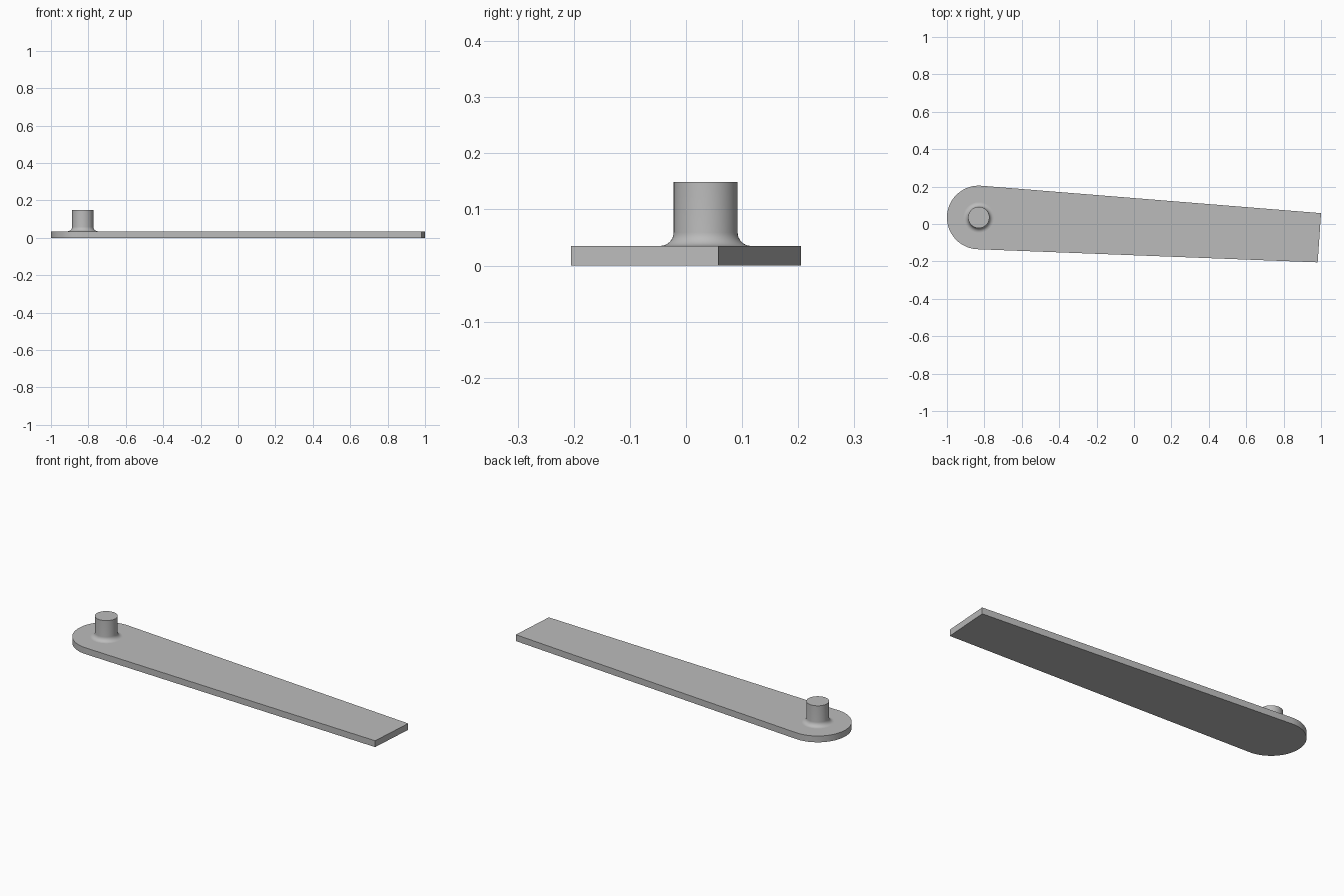
import bpy, bmesh, math

cube = bpy.data.objects.get("Cube")
if cube:
    bpy.data.objects.remove(cube, do_unlink=True)

CX, CY = -0.83, 0.035      # centre of the round end and the peg
R, THICK = 0.17, 0.035
PEG_R, PEG_TOP, FILLET = 0.057, 0.149, 0.024

grey = bpy.data.materials.new("plain grey")
grey.use_nodes = True
grey.diffuse_color = (0.5, 0.5, 0.5, 1)
grey.node_tree.nodes["Principled BSDF"].inputs["Base Color"].default_value = (0.5, 0.5, 0.5, 1)


def finish(bm, name):
    bmesh.ops.recalc_face_normals(bm, faces=bm.faces[:])
    mesh = bpy.data.meshes.new(name)
    bm.to_mesh(mesh)
    bm.free()
    mesh.materials.append(grey)
    obj = bpy.data.objects.new(name, mesh)
    bpy.context.collection.objects.link(obj)
    bpy.ops.object.select_all(action="DESELECT")
    obj.select_set(True)
    bpy.context.view_layer.objects.active = obj
    bpy.ops.object.shade_smooth_by_angle(angle=math.radians(30))
    return obj


# Tapered arm: straight sides tangent to the round end
start, end, steps = math.radians(85.4), math.radians(267.8), 48
outline = [(0.982, -0.205), (1.0, 0.058)]
for i in range(steps + 1):
    a = start + (end - start) * i / steps
    outline.append((CX + R * math.cos(a), CY + R * math.sin(a)))
bm = bmesh.new()
base = bm.faces.new([bm.verts.new((x, y, 0)) for x, y in outline])
top = bmesh.ops.extrude_face_region(bm, geom=[base], use_keep_orig=True)
bmesh.ops.translate(bm, vec=(0, 0, THICK),
                    verts=[v for v in top["geom"] if isinstance(v, bmesh.types.BMVert)])
finish(bm, "tapered_arm")

# Peg: turned profile with a fillet where it meets the arm
profile = []
for i in range(9):
    a = math.pi / 2 * i / 8
    profile.append((PEG_R + FILLET * (1 - math.sin(a)), THICK + FILLET * (1 - math.cos(a))))
profile.append((PEG_R, PEG_TOP))
sides = 48
bm = bmesh.new()
rings = []
for r, z in profile:
    rings.append([bm.verts.new((CX + r * math.cos(2 * math.pi * k / sides),
                                CY + r * math.sin(2 * math.pi * k / sides), z))
                  for k in range(sides)])
for low, high in zip(rings, rings[1:]):
    for k in range(sides):
        n = (k + 1) % sides
        bm.faces.new((low[k], low[n], high[n], high[k]))
bm.faces.new(rings[-1])
finish(bm, "peg")
